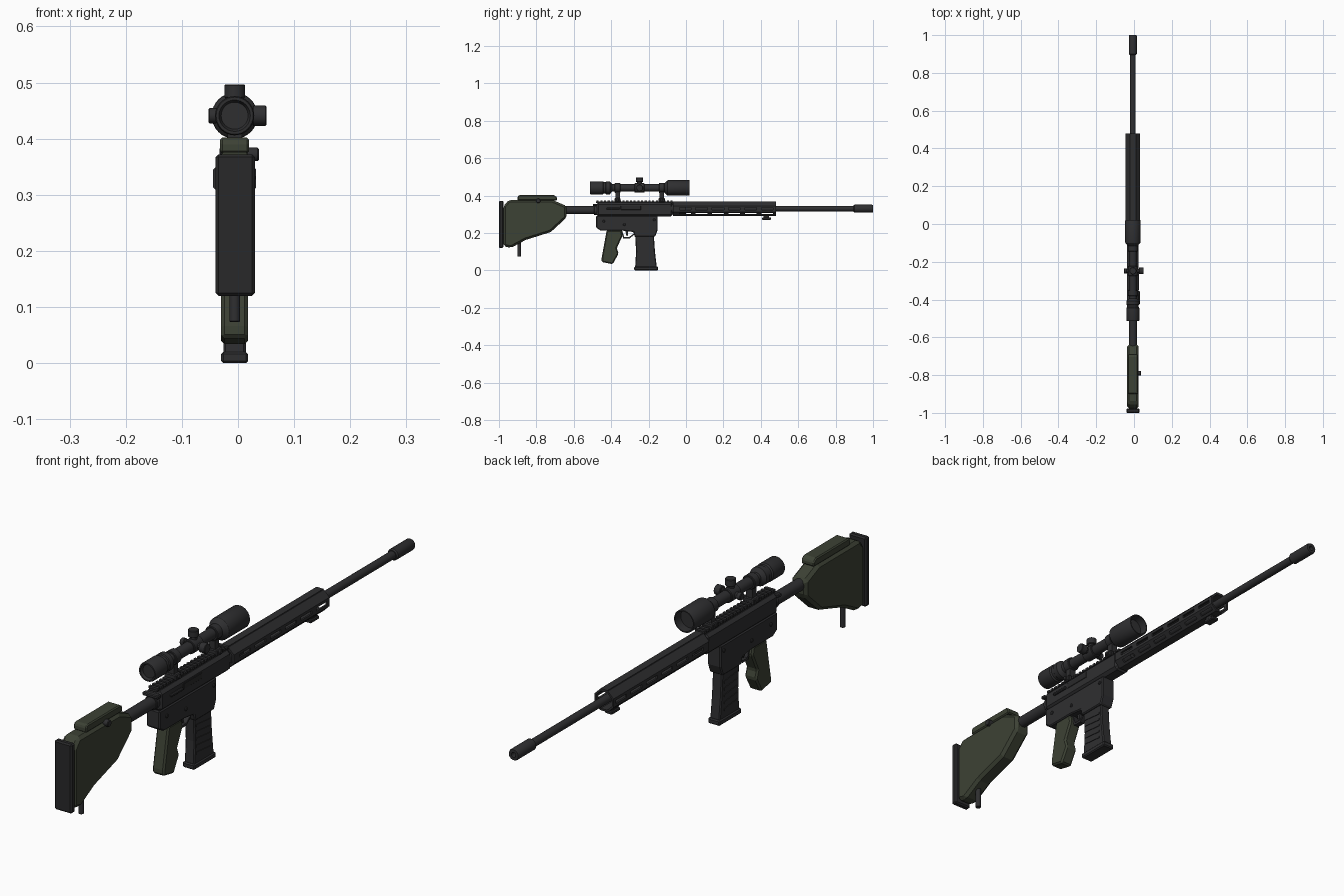
import bpy, bmesh, math
from mathutils import Matrix, Vector

if "Cube" in bpy.data.objects:
    bpy.data.objects.remove(bpy.data.objects["Cube"])

CX = -0.006   # centre plane of the body


def material(name, color):
    m = bpy.data.materials.new(name)
    m.diffuse_color = (*color, 1)
    m.use_nodes = True
    m.node_tree.nodes["Principled BSDF"].inputs["Base Color"].default_value = m.diffuse_color
    return m


BLACK = material("gunmetal black", (0.028, 0.028, 0.030))
RUBBER = material("rubber black", (0.022, 0.022, 0.023))
GREEN = material("olive green", (0.046, 0.054, 0.035))


def finish(name, bm, mat, bevel=0, smooth=False):
    bmesh.ops.recalc_face_normals(bm, faces=bm.faces)
    mesh = bpy.data.meshes.new(name)
    bm.to_mesh(mesh)
    bm.free()
    ob = bpy.data.objects.new(name, mesh)
    bpy.context.collection.objects.link(ob)
    mesh.materials.append(mat)
    if smooth:
        bpy.ops.object.select_all(action='DESELECT')
        ob.select_set(True)
        bpy.context.view_layer.objects.active = ob
        bpy.ops.object.shade_smooth_by_angle(angle=math.radians(30))
    if bevel:
        mod = ob.modifiers.new("bevel", 'BEVEL')
        mod.width, mod.segments, mod.limit_method = bevel, 1, 'ANGLE'
        mod.angle_limit = math.radians(35)
    return ob


def prism(name, pts, half, mat=BLACK, bevel=0.004, cx=CX):
    """Side profile of (y, z) points extruded across x."""
    bm = bmesh.new()
    face = bm.faces.new([bm.verts.new((cx - half, y, z)) for y, z in pts])
    out = bmesh.ops.extrude_face_region(bm, geom=[face])["geom"]
    bmesh.ops.translate(bm, vec=(2 * half, 0, 0),
                        verts=[v for v in out if isinstance(v, bmesh.types.BMVert)])
    return finish(name, bm, mat, bevel)


def box(name, x, y, z, mat=BLACK, bevel=0.0):
    pts = [(y[0], z[0]), (y[1], z[0]), (y[1], z[1]), (y[0], z[1])]
    return prism(name, pts, (x[1] - x[0]) / 2, mat, bevel, (x[0] + x[1]) / 2)


def lathe(name, profile, center, axis='Y', mat=BLACK, sides=32, closed=False, turn=0, smooth=True):
    """Spin (distance along axis, radius) points around an axis through center."""
    bm = bmesh.new()
    rings = []
    for d, r in profile:
        ring = []
        for i in range(sides if r > 0 else 1):
            a = 2 * math.pi * i / sides + turn
            u, v = r * math.cos(a), r * math.sin(a)
            p = {'X': (d, u, v), 'Y': (u, d, v), 'Z': (u, v, d)}[axis]
            ring.append(bm.verts.new(Vector(p) + Vector(center)))
        rings.append(ring)
    pairs = list(zip(rings, rings[1:])) + ([(rings[-1], rings[0])] if closed else [])
    for a, b in pairs:
        for i in range(sides):
            j = (i + 1) % sides
            quad = [a[i % len(a)], a[j % len(a)], b[j % len(b)], b[i % len(b)]]
            bm.faces.new(list(dict.fromkeys(quad)))
    return finish(name, bm, mat, 0, smooth)


def rod(name, a, b, r, center, axis='Y', mat=BLACK, sides=24, c=0.002):
    return lathe(name, [(a, 0), (a, r - c), (a + c, r), (b - c, r), (b, r - c), (b, 0)],
                 center, axis, mat, sides)


# Stock, butt pad, cheek rest and rear support
prism("stock", [(-0.976, 0.344), (-0.948, 0.376), (-0.713, 0.376), (-0.638, 0.344),
                (-0.638, 0.283), (-0.723, 0.205), (-0.857, 0.163), (-0.937, 0.12),
                (-0.976, 0.13)], 0.031, GREEN, 0.011)
box("butt_pad", (-0.040, 0.030), (-1.0, -0.977), (0.12, 0.372), RUBBER, 0.005)
prism("cheek_rest", [(-0.90, 0.374), (-0.90, 0.394), (-0.893, 0.402), (-0.705, 0.402),
                     (-0.69, 0.392), (-0.69, 0.374)], 0.026, GREEN, 0.004)
rod("cheek_knob", 0.015, 0.037, 0.012, (0, -0.79, 0.372), 'X')
rod("rear_support", 0.073, 0.17, 0.0095, (CX, -0.892, 0), 'Z')
rod("buffer_tube", -0.66, -0.46, 0.0215, (CX, 0, 0.322))
rod("buffer_nut", -0.492, -0.475, 0.026, (CX, 0, 0.322))

# Receiver halves, with the magazine well in the lower one
prism("upper_receiver", [(-0.48, 0.288), (-0.07, 0.288), (-0.07, 0.362), (-0.48, 0.362)],
      0.030, BLACK, 0.011)
prism("lower_receiver", [(-0.48, 0.292), (-0.48, 0.228), (-0.455, 0.212), (-0.335, 0.212),
                         (-0.28, 0.205), (-0.275, 0.18), (-0.165, 0.18), (-0.152, 0.215),
                         (-0.152, 0.292)], 0.027, BLACK, 0.004)
box("ejection_port", (0.018, 0.0255), (-0.35, -0.24), (0.323, 0.346), RUBBER, 0.002)
box("bolt_handle", (0.018, 0.031), (-0.425, -0.355), (0.325, 0.336), BLACK, 0.003)
box("charging_handle", (CX - 0.032, CX + 0.032), (-0.497, -0.478), (0.343, 0.356), BLACK, 0.003)
for i, (y, z) in enumerate([(-0.44, 0.262), (-0.33, 0.245), (-0.17, 0.27)]):
    rod(f"receiver_pin_{i}", -0.031, 0.031, 0.007, (CX, y, z), 'X', sides=12)

# Toothed top rail
box("rail_base", (CX - 0.016, CX + 0.016), (-0.48, -0.07), (0.36, 0.367))
for i in range(21):
    y = -0.478 + i * 0.0198
    box(f"rail_tooth_{i}", (CX - 0.019, CX + 0.019), (y, y + 0.011), (0.365, 0.374))

# Trigger and guard
prism("trigger_guard", [(-0.352, 0.215), (-0.335, 0.170), (-0.302, 0.170), (-0.272, 0.195),
                        (-0.272, 0.203), (-0.304, 0.178), (-0.330, 0.178), (-0.342, 0.215)],
      0.010, BLACK, 0)
prism("trigger", [(-0.325, 0.215), (-0.318, 0.183), (-0.312, 0.183), (-0.308, 0.215)], 0.005, BLACK, 0)

# Grip
prism("grip", [(-0.424, 0.215), (-0.345, 0.215), (-0.339, 0.185), (-0.37, 0.12), (-0.36, 0.09),
               (-0.392, 0.033), (-0.451, 0.045), (-0.451, 0.066)], 0.024, GREEN, 0.006)

# Magazine with side ribs and floor plate
prism("magazine", [(-0.272, 0.19), (-0.267, 0.10), (-0.272, 0.015), (-0.156, 0.015),
                   (-0.166, 0.10), (-0.172, 0.19)], 0.020, BLACK, 0.004)
box("magazine_floor", (CX - 0.024, CX + 0.024), (-0.277, -0.15), (0, 0.02), BLACK, 0.004)
for i in range(5):
    z = 0.045 + i * 0.025
    prism(f"magazine_rib_{i}", [(-0.262, z + 0.008), (-0.180, z), (-0.180, z + 0.008),
                                (-0.262, z + 0.016)], 0.0225, BLACK, 0)

# Eight-sided hollow handguard with slots
guard = lathe("handguard", [(-0.07, 0.0415), (0.48, 0.0415), (0.48, 0.034), (-0.07, 0.034)],
              (CX, 0, 0.329), sides=8, closed=True, turn=math.pi / 8, smooth=False)
bm = bmesh.new()
for k in range(6):
    y = -0.005 + k * 0.088
    for ang in (0, 180, 225, 315):
        rot = Matrix.Translation((CX, y, 0.329)) @ Matrix.Rotation(math.radians(-ang), 4, 'Y')
        bmesh.ops.create_cube(bm, size=1, matrix=rot @ Matrix.Translation((0.038, 0, 0))
                              @ Matrix.Diagonal((0.022, 0.062, 0.012, 1)))
cutter = finish("slot_cutter", bm, BLACK)
cutter.hide_render = True
cutter.hide_viewport = True
cut = guard.modifiers.new("slots", 'BOOLEAN')
cut.operation, cut.solver, cut.object = 'DIFFERENCE', 'EXACT', cutter
box("handguard_top_strip", (CX - 0.014, CX + 0.014), (-0.07, 0.48), (0.366, 0.3695))
box("sling_mount", (CX - 0.012, CX + 0.012), (0.415, 0.445), (0.28, 0.293))
box("sling_stud", (CX - 0.015, CX + 0.015), (0.407, 0.455), (0.27, 0.283), BLACK, 0.003)

# Barrel and muzzle
rod("barrel", -0.10, 0.95, 0.0145, (CX, 0, 0.33))
lathe("barrel_nut", [(-0.08, 0), (-0.08, 0.03), (0.0, 0.03), (0.0, 0.0)], (CX, 0, 0.33))
lathe("muzzle_device", [(0.895, 0), (0.895, 0.017), (0.90, 0.021), (0.995, 0.021), (1.0, 0.019),
                        (1.0, 0.009), (0.96, 0.009), (0.96, 0)], (CX, 0, 0.33))

# Scope body with recessed lenses, then turrets
SZ = 0.441
lathe("scope", [(-0.503, 0), (-0.503, 0.024), (-0.513, 0.028), (-0.513, 0.033), (-0.508, 0.035),
                (-0.445, 0.035), (-0.440, 0.031), (-0.430, 0.031), (-0.427, 0.034),
                (-0.407, 0.034), (-0.395, 0.020), (-0.120, 0.020), (-0.100, 0.040),
                (-0.095, 0.041), (0.018, 0.041), (0.02, 0.040), (0.02, 0.036),
                (-0.01, 0.034), (-0.01, 0)], (CX, 0, SZ))
rod("turret_block", -0.275, -0.222, 0.025, (CX, 0, SZ))
rod("top_turret_neck", 0.44, 0.478, 0.013, (CX, -0.248, 0), 'Z')
rod("top_turret", 0.472, 0.497, 0.0185, (CX, -0.248, 0), 'Z')
rod("side_turret_neck", -0.045, 0.03, 0.011, (0, -0.248, SZ), 'X')
rod("right_turret", 0.026, 0.051, 0.018, (0, -0.248, SZ), 'X')
rod("left_turret", -0.053, -0.037, 0.0135, (0, -0.248, SZ), 'X')

# Scope mounts
for i, y in enumerate((-0.366, -0.13)):
    rod(f"scope_ring_{i}", y - 0.015, y + 0.015, 0.026, (CX, 0, SZ))
    box(f"scope_mount_{i}", (CX - 0.013, CX + 0.013), (y - 0.012, y + 0.012), (0.37, 0.425))
    box(f"scope_clamp_{i}", (CX - 0.024, CX + 0.024), (y - 0.017, y + 0.017), (0.364, 0.386),
        BLACK, 0.003)
    rod(f"clamp_bolt_{i}", -0.027, 0.031, 0.008, (CX, y, 0.376), 'X', sides=12)
